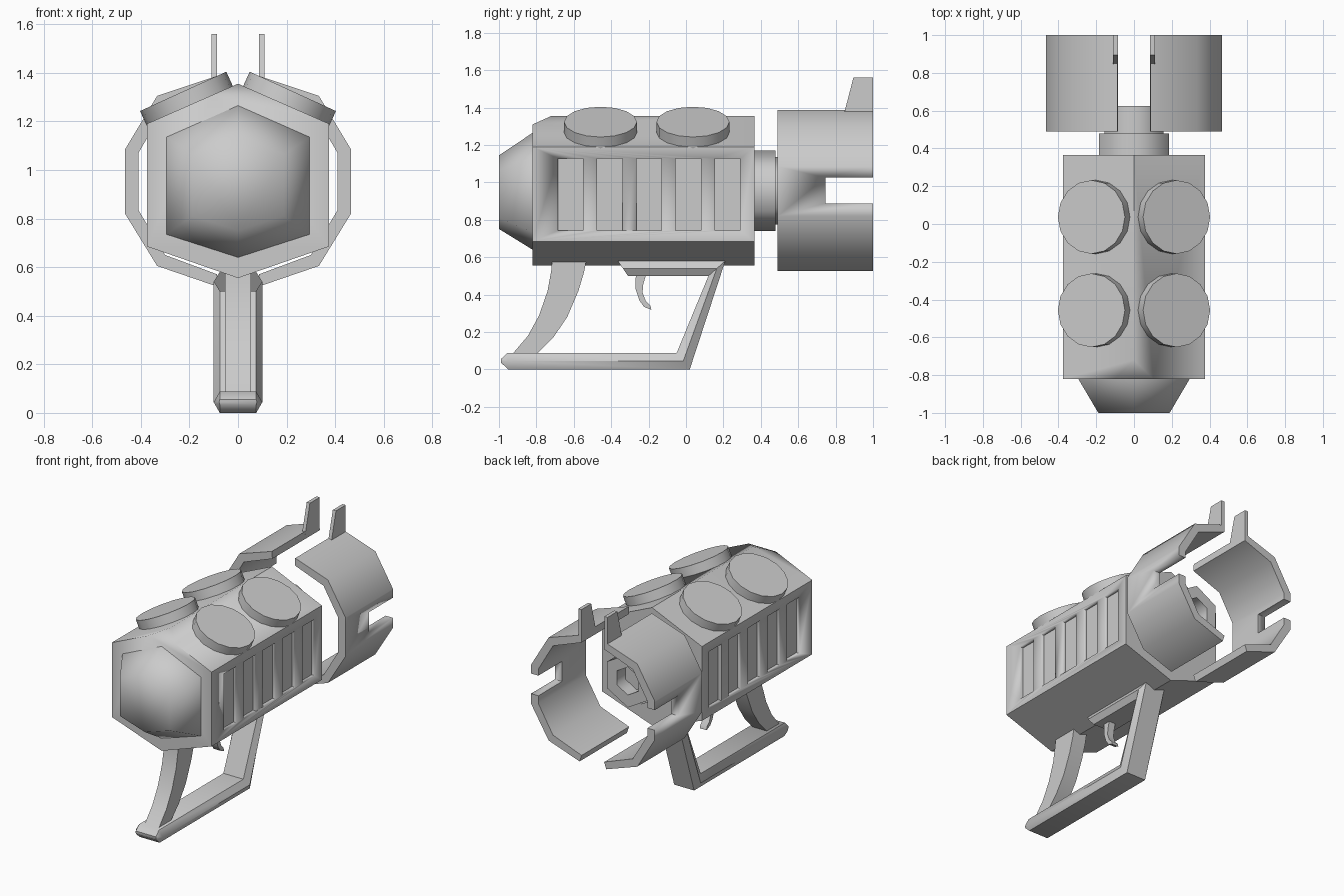
import bpy, bmesh
from math import sin, cos, pi, radians
from mathutils import Vector, Matrix

if "Cube" in bpy.data.objects:
    bpy.data.objects.remove(bpy.data.objects["Cube"])


def loft(name, rings, smooth=30):
    """Skin a list of equal-length point rings and cap both ends."""
    bm = bmesh.new()
    vs = [[bm.verts.new(p) for p in r] for r in rings]
    n = len(rings[0])
    for a, b in zip(vs, vs[1:]):
        for i in range(n):
            j = (i + 1) % n
            bm.faces.new((a[i], a[j], b[j], b[i]))
    bm.faces.new(vs[0])
    bm.faces.new(vs[-1])
    return finish(name, bm, smooth)


def finish(name, bm, smooth=30):
    bmesh.ops.recalc_face_normals(bm, faces=bm.faces[:])
    me = bpy.data.meshes.new(name)
    bm.to_mesh(me)
    bm.free()
    ob = bpy.data.objects.new(name, me)
    bpy.context.collection.objects.link(ob)
    bpy.ops.object.select_all(action='DESELECT')
    ob.select_set(True)
    bpy.context.view_layer.objects.active = ob
    bpy.ops.object.shade_smooth_by_angle(angle=radians(smooth))
    return ob


def ring_y(pts, y):
    return [(x, y, z) for x, z in pts]


def plate_x(name, pts, x0, x1, smooth=30):
    return loft(name, [[(x, y, z) for y, z in pts] for x in (x0, x1)], smooth)


def hexagon(r, y, cz=0.955):
    return [(r * sin(i * pi / 3), y, cz + r * cos(i * pi / 3)) for i in range(6)]


def boxes(name, spans):
    bm = bmesh.new()
    for lo, hi in spans:
        lo, hi = Vector(lo), Vector(hi)
        m = Matrix.Translation((lo + hi) / 2) @ Matrix.Diagonal((*(hi - lo), 1))
        bmesh.ops.create_cube(bm, size=1, matrix=m)
    ob = finish(name, bm)
    ob.hide_render = True
    ob.display_type = 'WIRE'
    return ob


def cut(ob, cutter):
    m = ob.modifiers.new("cut", 'BOOLEAN')
    m.operation = 'DIFFERENCE'
    m.solver = 'EXACT'
    m.object = cutter
    bpy.context.view_layer.objects.active = ob
    bpy.ops.object.modifier_apply(modifier=m.name)
    bpy.data.objects.remove(cutter)


# Main hexagonal body with the front ridge clipped and slots in both sides
hull = [(0, 1.355), (0.375, 1.19), (0.375, 0.685), (0, 0.555),
        (-0.375, 0.685), (-0.375, 1.19)]
body = loft("body", [ring_y(hull, -0.82), ring_y(hull, 0.365)])
bm = bmesh.new()
bm.from_mesh(body.data)
bmesh.ops.bisect_plane(bm, geom=bm.verts[:] + bm.edges[:] + bm.faces[:],
                       plane_co=(0, -0.82, 1.31), plane_no=(0, -0.045, 0.1),
                       clear_outer=True)
bmesh.ops.holes_fill(bm, edges=[e for e in bm.edges if e.is_boundary])
bmesh.ops.recalc_face_normals(bm, faces=bm.faces[:])
bm.to_mesh(body.data)
bm.free()
slots = []
for i in range(5):
    y = -0.685 + 0.21 * i
    for s in (-1, 1):
        a, b = sorted((s * 0.35, s * 0.45))
        slots.append(((a, y, 0.742), (b, y + 0.135, 1.127)))
cut(body, boxes("slot_cutter", slots))

# Tapered nose
nose = [(0, 1.265), (0.295, 1.135), (0.295, 0.735), (0, 0.64),
        (-0.295, 0.735), (-0.295, 1.135)]
tip = [(x * 0.64, 0.94 + (z - 0.94) * 0.63) for x, z in nose]
loft("nose", [ring_y(nose, -0.81), ring_y(nose, -0.82), ring_y(tip, -1.0)], 75)

# Four round caps on the sloping roof
for s in (-1, 1):
    for y in (-0.457, 0.037):
        bm = bmesh.new()
        m = (Matrix.Translation((s * 0.209, y, 1.287))
             @ Matrix.Rotation(s * radians(24.5), 4, 'Y'))
        bmesh.ops.create_cone(bm, cap_ends=True, segments=16, radius1=0.195,
                              radius2=0.195, depth=0.08, matrix=m)
        finish("roof_cap", bm)

# Stepped hexagonal barrel with a recessed bore
loft("barrel", [hexagon(0.215, 0.35), hexagon(0.215, 0.478), hexagon(0.18, 0.478),
                hexagon(0.18, 0.625), hexagon(0.095, 0.625), hexagon(0.095, 0.53)], 65)

# Split shroud: two half shells with a side notch, and an upright sight on each
half = [(0.087, 1.387), (0.333, 1.305), (0.465, 1.085), (0.465, 0.82),
        (0.333, 0.605), (0.1, 0.525), (0.085, 0.57), (0.3, 0.65),
        (0.41, 0.835), (0.41, 1.07), (0.3, 1.257), (0.085, 1.337)]
sight = [(0.843, 1.36), (0.895, 1.56), (1.0, 1.56), (1.0, 1.36)]
for s, side in ((-1, "left"), (1, "right")):
    pts = [(s * x, z) for x, z in half]
    shell = loft("shroud_" + side, [ring_y(pts, 0.49), ring_y(pts, 1.0)], 65)
    a, b = sorted((s * 0.35, s * 0.55))
    cut(shell, boxes("notch_cutter", [((a, 0.745, 0.888), (b, 1.1, 1.025))]))
    plate_x("sight_" + side, sight, s * 0.086, s * 0.11)

# Curved grip
grip = [(-0.715, 0.6), (-0.72, 0.53), (-0.74, 0.42), (-0.785, 0.29), (-0.845, 0.18),
        (-0.93, 0.08), (-0.80, 0.08), (-0.71, 0.17), (-0.635, 0.28), (-0.575, 0.42),
        (-0.545, 0.52), (-0.53, 0.6)]
plate_x("grip", grip, -0.053, 0.053, 40)

# Handle frame: base, rear strut and upper rail as one mitred hexagonal bar
path = [((-0.99, 0.055), (-0.988, 0.035), 0.075, 0.078),
        ((-0.955, 0.088), (-0.95, 0), 0.075, 0.1),
        ((-0.05, 0.088), (0.02, 0), 0.075, 0.1),
        ((0.12, 0.5), (0.21, 0.58), 0.075, 0.1),
        ((-0.31, 0.5), (-0.365, 0.58), 0.075, 0.1)]
rings = []
for i, o, w, wm in path:
    m = ((i[0] + o[0]) / 2, (i[1] + o[1]) / 2)
    rings.append([(x, *p) for x, p in
                  ((-w, i), (w, i), (wm, m), (w, o), (-w, o), (-wm, m))])
loft("handle_frame", rings, 50)

# Trigger
trigger = [(-0.268, 0.52), (-0.27, 0.43), (-0.25, 0.37), (-0.225, 0.335), (-0.185, 0.318),
           (-0.19, 0.34), (-0.215, 0.365), (-0.232, 0.41), (-0.23, 0.45), (-0.21, 0.52)]
plate_x("trigger", trigger, -0.025, 0.025, 40)
